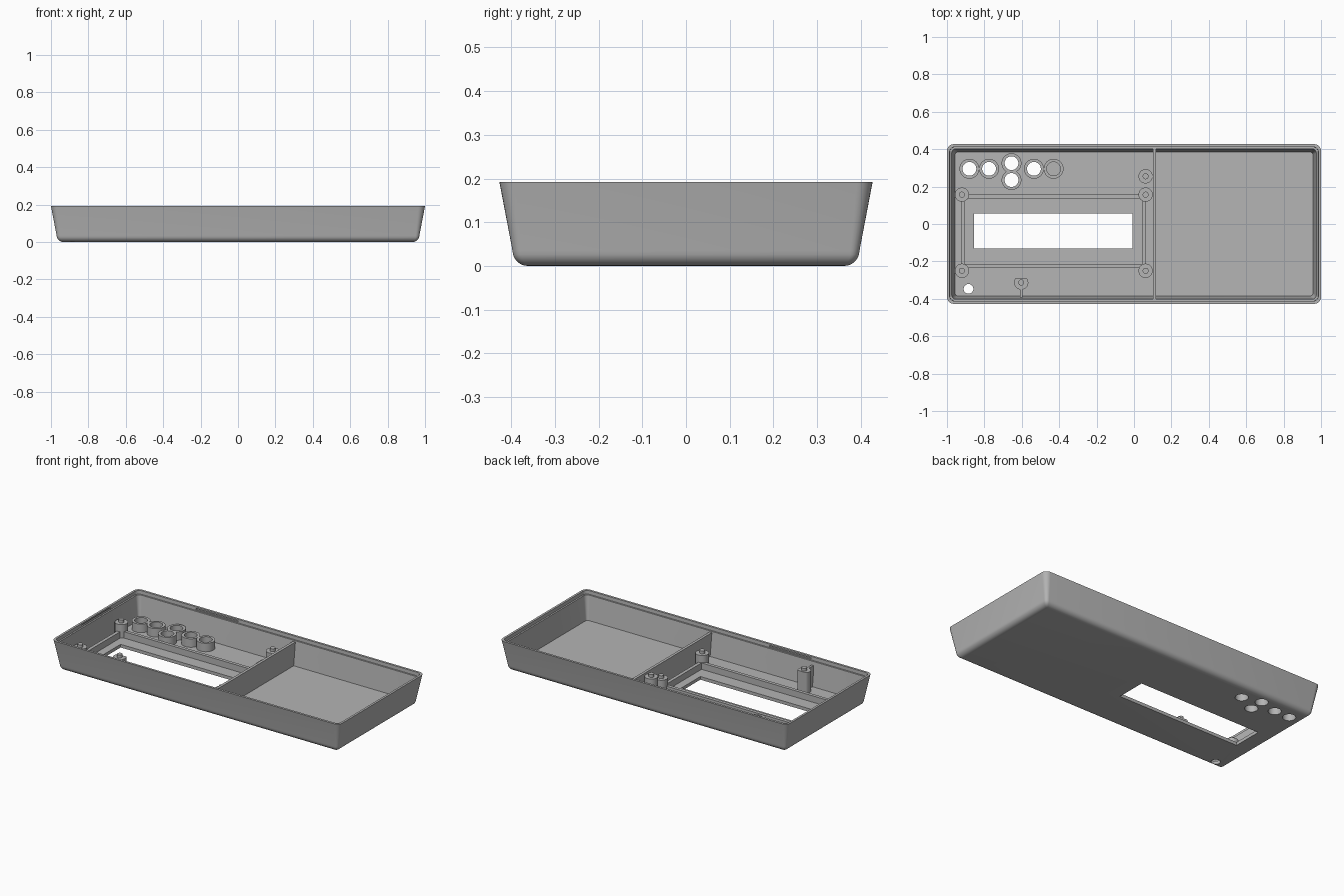
import bpy, bmesh, math

old = bpy.data.objects.get("Cube")
if old:
    bpy.data.objects.remove(old, do_unlink=True)

HX, HY, H = 1.0, 0.427, 0.192
FLOOR, LEDGE, TALL = 0.02, 0.17, 0.163

grey = bpy.data.materials.new("plain grey")
grey.use_nodes = True
grey.diffuse_color = (0.46, 0.46, 0.46, 1)
grey.node_tree.nodes["Principled BSDF"].inputs["Base Color"].default_value = grey.diffuse_color


def make(name, bm):
    bmesh.ops.recalc_face_normals(bm, faces=bm.faces[:])
    me = bpy.data.meshes.new(name)
    bm.to_mesh(me)
    bm.free()
    me.materials.append(grey)
    ob = bpy.data.objects.new(name, me)
    bpy.context.collection.objects.link(ob)
    smooth(me)
    return ob


def smooth(me):
    me.shade_smooth()
    me.set_sharp_from_angle(angle=math.radians(30))


def bridge(bm, a, b):
    n = len(a)
    for i in range(n):
        j = (i + 1) % n
        bm.faces.new((a[i], a[j], b[j], b[i]))


def rounded_loop(bm, inset, z, steps=6):
    """Ring of a rounded rectangle, shrunk inwards by inset."""
    r = max(0.036 - inset * 0.5, 0.006)
    verts = []
    for k, (sx, sy) in enumerate(((1, 1), (-1, 1), (-1, -1), (1, -1))):
        for i in range(steps + 1):
            a = math.pi / 2 * (k + i / steps)
            verts.append(bm.verts.new((sx * (HX - inset - r) + r * math.cos(a),
                                       sy * (HY - inset - r) + r * math.sin(a), z)))
    return verts


def box(name, x0, x1, y0, y1, z0, z1, flare=0.0):
    """Box from its limits; flare lengthens the top along y."""
    bm = bmesh.new()
    rings = [[bm.verts.new((x, y, z)) for x, y in
              ((x0, y0 - f), (x1, y0 - f), (x1, y1 + f), (x0, y1 + f))]
             for z, f in ((z0, 0), (z1, flare))]
    bridge(bm, *rings)
    bm.faces.new(rings[0])
    bm.faces.new(rings[1])
    return make(name, bm)


def lathe(name, x, y, profile, closed=False, flat=None, sides=32):
    """Turn (radius, z) points; flat trims the +y side."""
    bm = bmesh.new()
    rings = []
    for r, z in profile:
        ring = []
        for i in range(sides):
            a = math.tau * i / sides
            dy = r * math.sin(a)
            if flat is not None:
                dy = min(dy, flat)
            ring.append(bm.verts.new((x + r * math.cos(a), y + dy, z)))
        rings.append(ring)
    for a, b in zip(rings, rings[1:]):
        bridge(bm, a, b)
    if closed:
        bridge(bm, rings[-1], rings[0])
    else:
        bm.faces.new(rings[0])
        bm.faces.new(rings[-1])
    return make(name, bm)


# Tray shell: drafted outside with rounded bottom, stepped rim, cavity
R = 0.035
profile = [(0.03 + R * (1 - math.cos(t)), R * (1 - math.sin(t)))
           for t in (math.pi / 2 * (1 - i / 6) for i in range(7))]
profile += [(0, H), (0.014, H), (0.015, LEDGE), (0.025, LEDGE), (0.043, FLOOR)]
bm = bmesh.new()
loops = [rounded_loop(bm, d, z) for d, z in profile]
for a, b in zip(loops, loops[1:]):
    bridge(bm, a, b)
bm.faces.new(loops[0])
bm.faces.new(loops[-1])
shell = make("tray_shell", bm)

# Openings cut through the floor and snap slots in the rim
HOLE, TUBE = 0.037, 0.053
buttons = [(-0.88, 0.295), (-0.775, 0.295), (-0.655, 0.325),
           (-0.655, 0.235), (-0.535, 0.295)]
cutters = [box("window_cutter", -0.855, -0.008, -0.131, 0.056, -0.1, 0.1)]
for x, y in buttons:
    cutters.append(lathe("button_cutter", x, y, [(HOLE, -0.1), (HOLE, 0.1)]))
cutters.append(lathe("cable_cutter", -0.885, -0.347, [(0.026, -0.1), (0.026, 0.1)]))
for s in (-1, 1):
    y0, y1 = sorted((s * (HY - 0.024), s * (HY - 0.007)))
    cutters.append(box("slot_cutter", -0.58, -0.29, y0, y1, 0.174, 0.183))
cutters.append(box("slot_cutter", 0.007 - HX, 0.024 - HX, -0.14, 0.14, 0.174, 0.183))
for c in cutters:
    c.hide_render = True
    mod = shell.modifiers.new("cut", "BOOLEAN")
    mod.operation = "DIFFERENCE"
    mod.solver = "EXACT"
    mod.object = c
bpy.context.view_layer.update()
cut = bpy.data.meshes.new_from_object(
    shell.evaluated_get(bpy.context.evaluated_depsgraph_get()))
shell.modifiers.clear()
shell.data = cut
smooth(cut)
for c in cutters:
    bpy.data.objects.remove(c, do_unlink=True)

# Button guide tubes, the last one standing on an uncut floor
for x, y in buttons + [(-0.43, 0.295)]:
    lathe("button_tube", x, y, [(HOLE, FLOOR), (TUBE, FLOOR), (TUBE, 0.073), (HOLE, 0.073)],
          closed=True)

# Divider wall between the two compartments
box("divider", 0.101, 0.118, -0.388, 0.388, FLOOR - 0.002, TALL, flare=0.014)

# Rib frame around the window
X0, X1, Y0, Y1, W, RIB = -0.926, 0.063, -0.235, 0.157, 0.021, 0.06
for y in (Y0, Y1 - W):
    box("long_rib", X0, X1, y, y + W, FLOOR - 0.002, RIB)
for x in (X0, X1 - W):
    box("short_rib", x, x + W, Y0 + W, Y1 - W, FLOOR - 0.002, RIB)


# Screw posts with locating pins
def post(name, x, y, top, flat=None):
    lathe(name, x, y, [(0.038, FLOOR - 0.002), (0.038, top), (0.016, top),
                       (0.016, top + 0.018)], flat=flat)


for x in (-0.92, 0.062):
    for y in (-0.25, 0.157):
        post("frame_post", x, y, 0.105)
post("divider_post", 0.062, 0.255, 0.15)
box("divider_post_rib", 0.09, 0.105, 0.247, 0.263, FLOOR - 0.002, 0.15)
post("wall_post", -0.603, -0.313, 0.15, flat=0.024)
box("wall_post_rib", -0.61, -0.596, -0.392, -0.34, FLOOR - 0.002, 0.15)
